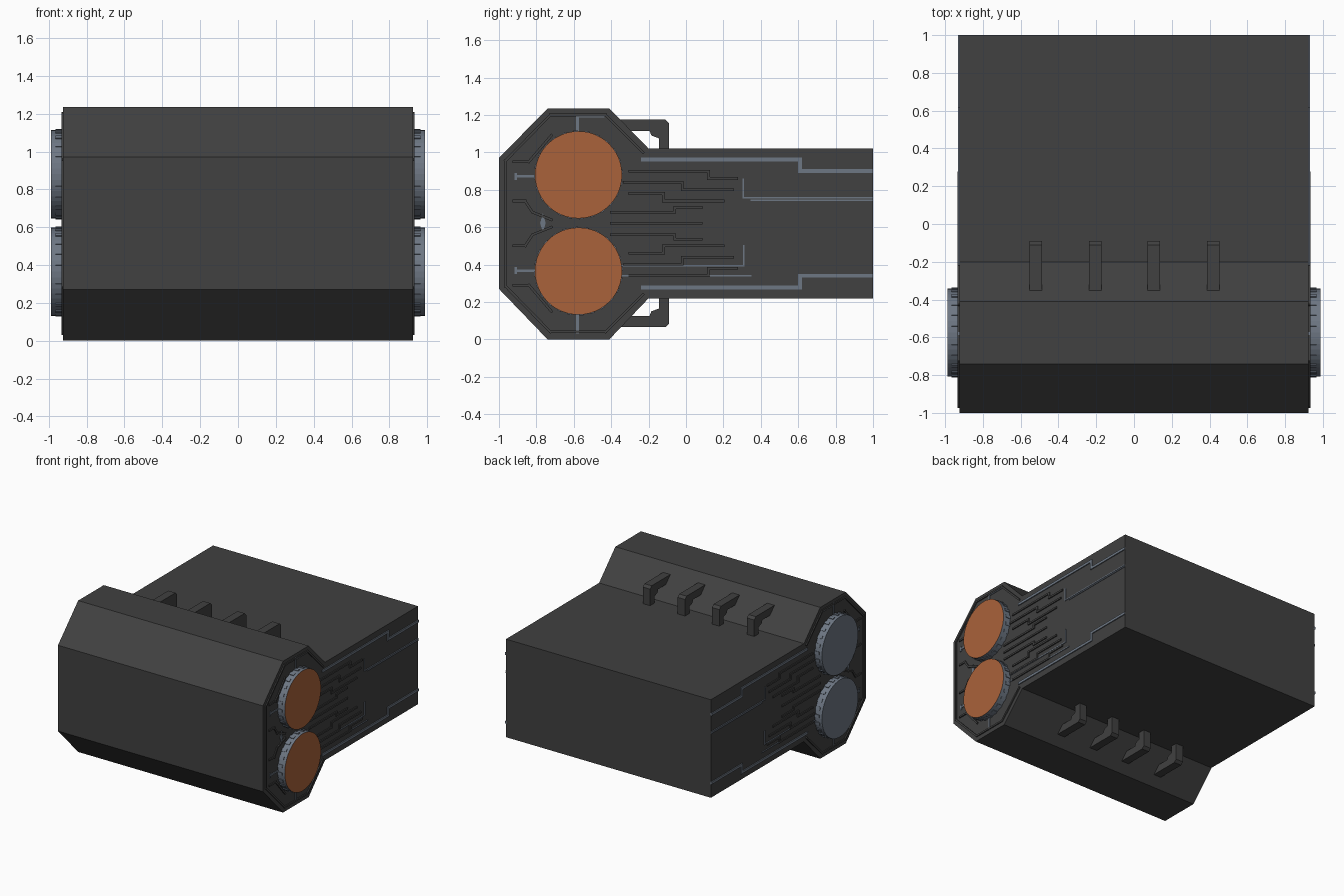
import bpy, bmesh, math
from mathutils import Vector

if "Cube" in bpy.data.objects:
    bpy.data.objects.remove(bpy.data.objects["Cube"])

W = 0.925          # half width of the body
MID = 0.62         # height of the horizontal symmetry plane


def material(name, col):
    m = bpy.data.materials.new(name)
    m.diffuse_color = (*col, 1)
    m.use_nodes = True
    m.node_tree.nodes["Principled BSDF"].inputs["Base Color"].default_value = m.diffuse_color
    return m


DARK = material("dark grey", (0.052, 0.052, 0.052))
STEEL = material("steel grey", (0.155, 0.185, 0.23))
COPPER = material("copper orange", (0.40, 0.123, 0.043))


def finish(bm, name, mats):
    bmesh.ops.recalc_face_normals(bm, faces=bm.faces)
    me = bpy.data.meshes.new(name)
    bm.to_mesh(me)
    bm.free()
    ob = bpy.data.objects.new(name, me)
    bpy.context.collection.objects.link(ob)
    for m in mats:
        me.materials.append(m)
    return ob


def prism(bm, profile, x0, x1):
    """Extrude a (y, z) outline along x."""
    a = [bm.verts.new((x0, y, z)) for y, z in profile]
    b = [bm.verts.new((x1, y, z)) for y, z in profile]
    faces = [bm.faces.new(a), bm.faces.new(b[::-1])]
    n = len(a)
    for i in range(n):
        faces.append(bm.faces.new((a[i], b[i], b[(i + 1) % n], a[(i + 1) % n])))
    return faces


def flip(pts):
    return [(y, 2 * MID - z) for y, z in pts]


def trace(bm, pts, w, h):
    """Raised strip along a (y, z) path, on both sides of the body."""
    for s in (-1, 1):
        for p, q in zip(pts, pts[1:]):
            p, q = Vector(p), Vector(q)
            d = (q - p).normalized() * w / 2
            n = Vector((-d.y, d.x))
            prism(bm, [p - d + n, q + d + n, q + d - n, p - d - n],
                  s * (W - 0.01), s * (W + h))


# main body: octagonal head with a thinner slab behind it
top = [(-1, 0.97), (-0.74, 1.235), (-0.41, 1.235), (-0.2, 1.02), (1, 1.02)]
bottom = [(1, 0.22), (-0.2, 0.22), (-0.41, 0.0), (-0.74, 0.0), (-1, 0.27)]
bm = bmesh.new()
prism(bm, top + bottom, -W, W)
finish(bm, "body", [DARK])

# four handles above and four below
hook = [(-0.39, 1.175), (-0.11, 1.175), (-0.09, 1.155), (-0.09, 1.01), (-0.145, 1.01),
        (-0.145, 1.075), (-0.185, 1.09), (-0.195, 1.115), (-0.39, 1.115)]
bm = bmesh.new()
for x in (-0.52, -0.205, 0.105, 0.42):
    for prof in (hook, flip(hook)):
        prism(bm, prof, x - 0.033, x + 0.033)
finish(bm, "handles", [DARK])

# round end caps: copper faces on the right, steel on the left, ribbed walls
SIDES = 48
for s, side in ((1, "right"), (-1, "left")):
    for zc, level in ((0.88, "upper"), (0.365, "lower")):
        bm = bmesh.new()
        ring = [(-0.575 + 0.233 * math.cos(2 * math.pi * i / SIDES),
                 zc + 0.233 * math.sin(2 * math.pi * i / SIDES)) for i in range(SIDES)]
        cap = prism(bm, ring, s * (W - 0.02), s * 0.988)[1]
        cap.material_index = 1
        for i in range(0, SIDES, 2):
            a, b = 2 * math.pi * (i + 0.1) / SIDES, 2 * math.pi * (i + 0.9) / SIDES
            rib = [(-0.575 + r * math.cos(t), zc + r * math.sin(t))
                   for r, t in ((0.225, a), (0.238, a), (0.238, b), (0.225, b))]
            prism(bm, rib, s * (W - 0.02), s * 0.965)
        finish(bm, f"{level}_{side}_cap", [STEEL, COPPER if s > 0 else STEEL])

# steel conduits along the sides
bm = bmesh.new()
wide = [(-0.23, 0.962), (0.61, 0.962), (0.61, 0.9), (0.99, 0.9)]
for path in (wide, flip(wide)):
    trace(bm, path, 0.02, 0.008)
for path in ([(0.305, 0.855), (0.305, 0.757), (0.995, 0.757)],
             [(0.35, 0.745), (0.995, 0.745)],
             [(-0.34, 0.395), (0.31, 0.395), (0.31, 0.5)],
             [(-0.34, 0.34), (0.345, 0.34)],
             [(-0.58, 1.19), (-0.44, 1.19)]):
    trace(bm, path, 0.008, 0.006)
for path in ([(-0.91, 0.872), (-0.8, 0.872)], [(-0.58, 1.19), (-0.58, 1.1)]):
    for p in (path, flip(path)):
        trace(bm, p, 0.014, 0.006)
        trace(bm, [(p[0][0], p[0][1] - 0.012), (p[0][0], p[0][1] + 0.012)], 0.014, 0.006)
for s in (-1, 1):   # diamond mark between the caps
    prism(bm, [(-0.765, 0.675), (-0.75, 0.622), (-0.765, 0.57), (-0.78, 0.622)],
          s * (W - 0.01), s * (W + 0.006))
finish(bm, "steel_conduits", [STEEL])

# dark raised conduits and the border of the head
bm = bmesh.new()
border = [(-0.23, 1.0), (-0.43, 1.2), (-0.725, 1.2), (-0.965, 0.955), (-0.965, MID)]
inner = [(-0.3, 0.9), (0.12, 0.9), (0.12, 0.86), (0.27, 0.86)]
for path in (border, inner,
             [(-0.33, 0.84), (-0.02, 0.84), (-0.02, 0.8), (0.25, 0.8)],
             [(-0.3, 0.78), (-0.12, 0.78), (-0.12, 0.74), (0.2, 0.74)],
             [(-0.4, 0.68), (-0.06, 0.68), (-0.06, 0.705), (0.08, 0.705)],
             [(-0.92, 0.95), (-0.84, 0.95), (-0.72, 1.09)],
             [(-0.92, 0.74), (-0.86, 0.74), (-0.82, 0.68), (-0.72, 0.64)]):
    for p in (path, flip(path)):
        trace(bm, p, 0.014, 0.009)
trace(bm, [(-0.4, MID), (0.08, MID)], 0.014, 0.009)
finish(bm, "dark_conduits", [DARK])
